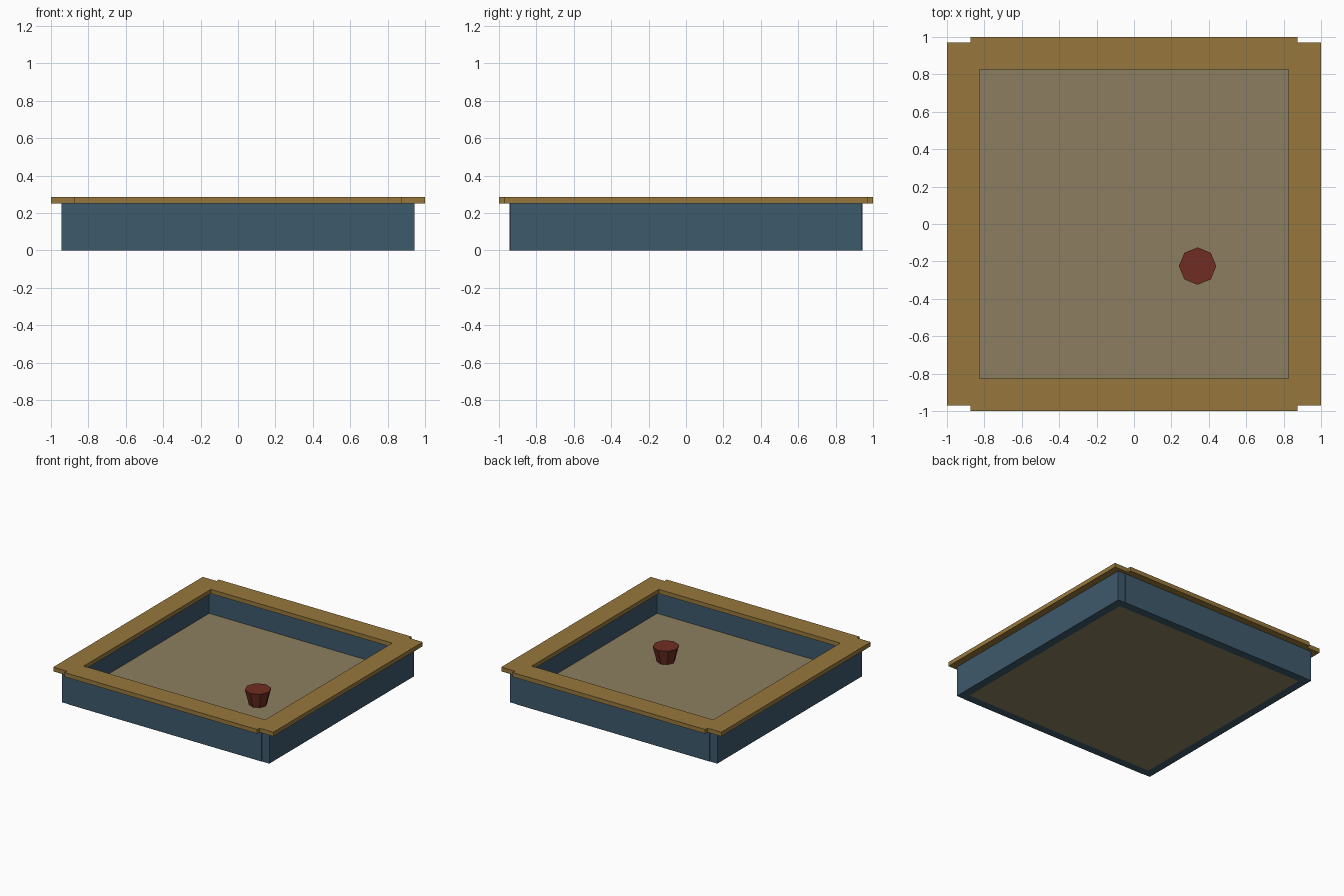
import bpy, math

if "Cube" in bpy.data.objects:
    bpy.data.objects.remove(bpy.data.objects["Cube"], do_unlink=True)


def material(name, r, g, b):
    m = bpy.data.materials.new(name)
    m.use_nodes = True
    m.diffuse_color = (r, g, b, 1)
    m.node_tree.nodes["Principled BSDF"].inputs["Base Color"].default_value = (r, g, b, 1)
    return m


blue = material("blue_paint", 0.048, 0.1, 0.148)
wood = material("golden_wood", 0.31, 0.187, 0.045)
sand = material("sand", 0.265, 0.213, 0.115)
red = material("red_plastic", 0.163, 0.027, 0.017)


def box(name, low, high, mat):
    """Box between two opposite corners."""
    centre = [(a + b) / 2 for a, b in zip(low, high)]
    bpy.ops.mesh.primitive_cube_add(size=1, location=centre)
    ob = bpy.context.object
    ob.name = name
    ob.scale = [b - a for a, b in zip(low, high)]
    bpy.ops.object.transform_apply(location=False, rotation=False, scale=True)
    ob.data.materials.append(mat)
    return ob


OUTER, INNER = 0.943, 0.875      # wall faces
RIM_IN, RIM_OUT = 0.825, 1.0     # seat plank edges
WALL_TOP, RIM_TOP = 0.25, 0.285
SAND_TOP = 0.055


def span(sign, near, far):
    return sorted((sign * near, sign * far))


# Front and back walls and planks fit between the side ones
for name, s in (("front", -1), ("back", 1)):
    a, b = span(s, INNER, OUTER)
    box(name + "_wall", (-INNER, a, 0), (INNER, b, WALL_TOP), blue)
    a, b = span(s, RIM_IN, RIM_OUT)
    box(name + "_seat_plank", (-INNER, a, WALL_TOP), (INNER, b, RIM_TOP), wood)

# Side walls and planks
for name, s in (("right", -1), ("left", 1)):
    a, b = span(s, INNER, OUTER)
    box(name + "_wall", (a, -0.94, 0), (b, 0.94, WALL_TOP), blue)
    a, b = span(s, RIM_IN, RIM_OUT)
    box(name + "_seat_plank", (a, -0.97, WALL_TOP), (b, 0.97, RIM_TOP), wood)

# Sand filling
box("sand_bed", (-INNER, -INNER, 0), (INNER, INNER, SAND_TOP), sand)

# Tapered eight-sided bucket standing in the sand
height = 0.125
bpy.ops.mesh.primitive_cone_add(vertices=8, radius1=0.068, radius2=0.1, depth=height,
                                location=(0.34, -0.225, SAND_TOP + height / 2))
bucket = bpy.context.object
bucket.name = "toy_bucket"
bucket.data.materials.append(red)
